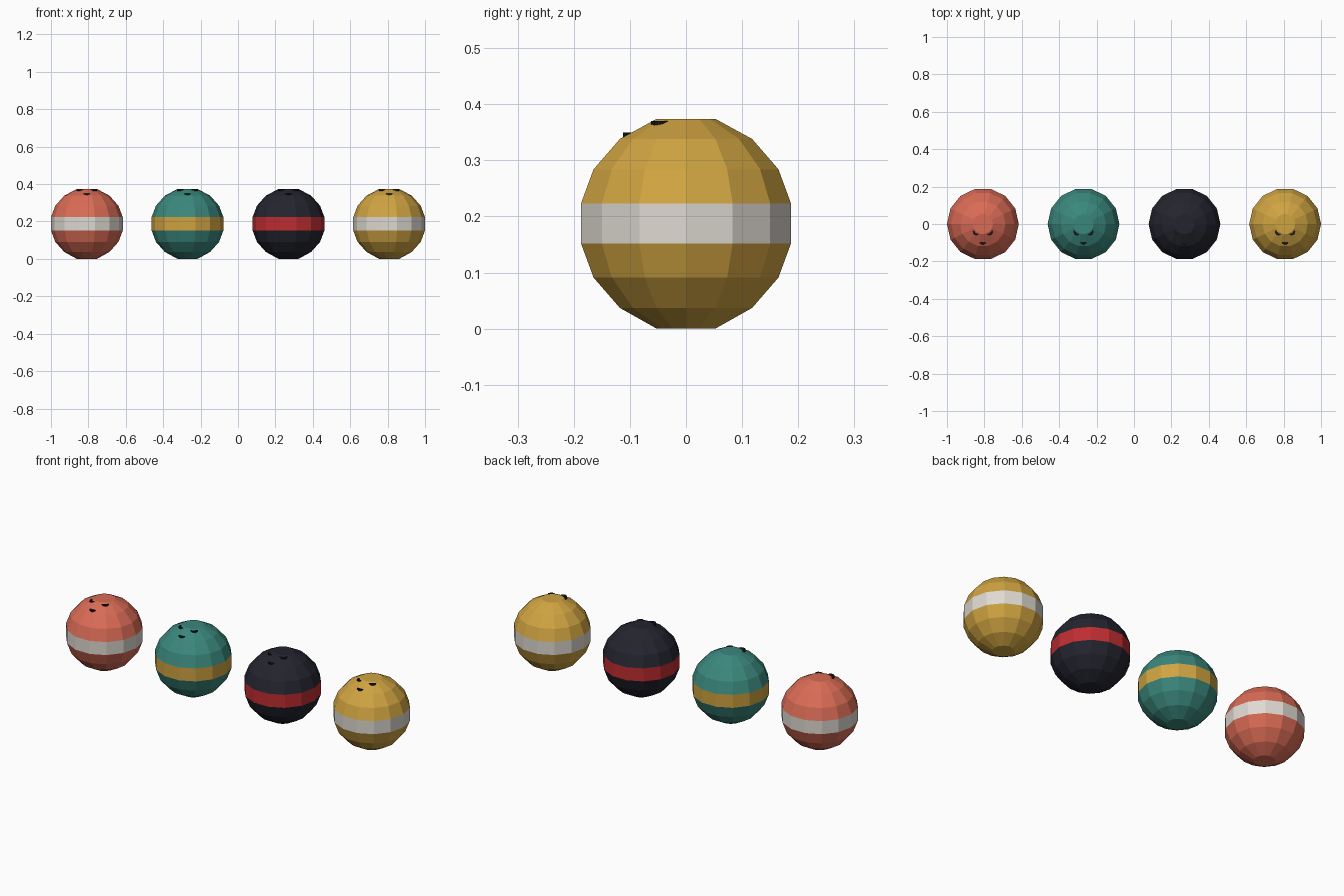
import bpy
import bmesh
import math

if "Cube" in bpy.data.objects:
    bpy.data.objects.remove(bpy.data.objects["Cube"])

SIDES = 14


def make_material(name, rgb):
    """Flat colour given as sRGB 0-255, stored as linear."""
    mat = bpy.data.materials.new(name)
    lin = [((c / 255 + 0.055) / 1.055) ** 2.4 for c in rgb]
    mat.diffuse_color = (*lin, 1)
    mat.use_nodes = True
    mat.node_tree.nodes["Principled BSDF"].inputs["Base Color"].default_value = mat.diffuse_color
    return mat


coral = make_material("coral", (217, 107, 85))
teal = make_material("teal", (58, 135, 124))
midnight = make_material("midnight", (35, 36, 46))
mustard = make_material("mustard", (207, 163, 65))
cream = make_material("cream", (222, 217, 209))
red = make_material("red", (190, 45, 49))
black = make_material("black", (19, 20, 25))

# Ball profile: radius, height (bottom to top)
PROFILE = [(0.0535, 0.0), (0.121, 0.037), (0.169, 0.091), (0.192, 0.152),
           (0.192, 0.223), (0.169, 0.284), (0.121, 0.338), (0.0535, 0.374)]

# Finger holes: x, y, top height
HOLES = [(0.0, -0.092, 0.350), (-0.035, -0.042, 0.370), (0.035, -0.042, 0.370)]
HOLE_RADIUS, HOLE_DEPTH = 0.02, 0.03


def finish(bm, name, mats, location):
    bmesh.ops.recalc_face_normals(bm, faces=bm.faces)
    mesh = bpy.data.meshes.new(name)
    bm.to_mesh(mesh)
    bm.free()
    for mat in mats:
        mesh.materials.append(mat)
    obj = bpy.data.objects.new(name, mesh)
    obj.location = location
    bpy.context.collection.objects.link(obj)
    return obj


def make_ball(name, x, body, band):
    # Faceted shell with flat caps, and the band as its middle ring
    bm = bmesh.new()
    rings = []
    for r, z in PROFILE:
        angles = [2 * math.pi * i / SIDES for i in range(SIDES)]
        rings.append([bm.verts.new((r * math.cos(a), r * math.sin(a), z)) for a in angles])
    for k, (low, high) in enumerate(zip(rings, rings[1:])):
        for i in range(SIDES):
            j = (i + 1) % SIDES
            face = bm.faces.new((low[i], low[j], high[j], high[i]))
            face.material_index = 1 if k == 3 else 0
    bm.faces.new(rings[0])
    bm.faces.new(rings[-1])
    ball = finish(bm, name + "_ball", (body, band), (x, 0, 0))

    # Dark finger hole plugs, sunk into the shell
    for n, (hx, hy, top) in enumerate(HOLES):
        bm = bmesh.new()
        bmesh.ops.create_cone(bm, cap_ends=True, segments=8, radius1=HOLE_RADIUS,
                              radius2=HOLE_RADIUS, depth=HOLE_DEPTH)
        plug = finish(bm, f"{name}_finger_hole_{n + 1}", (black,),
                      (hx, hy, top - HOLE_DEPTH / 2))
        plug.parent = ball


# Row of four balls
make_ball("coral", -0.808, coral, cream)
make_ball("teal", -0.27, teal, mustard)
make_ball("midnight", 0.27, midnight, red)
make_ball("mustard", 0.808, mustard, cream)
